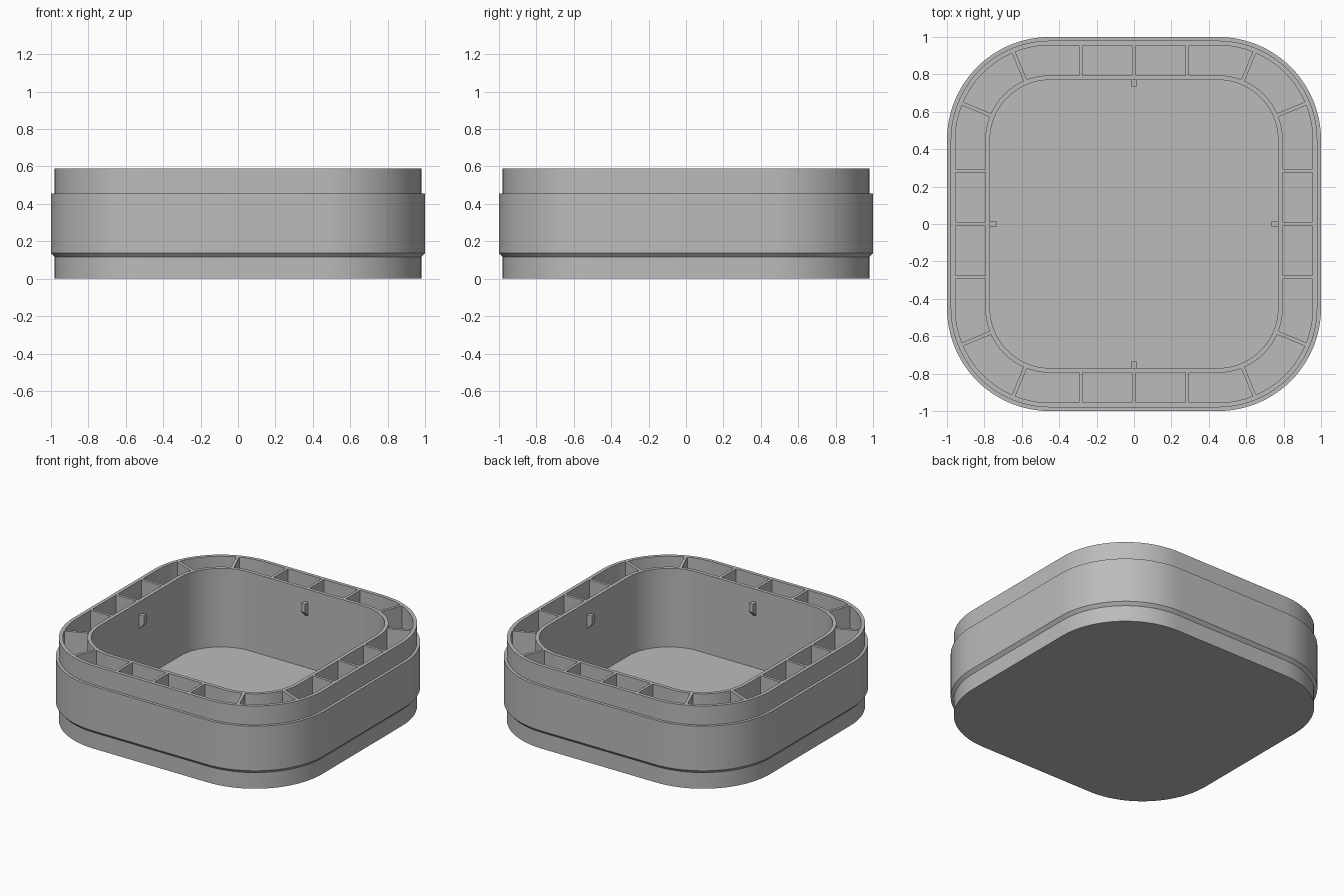
import bpy, bmesh, math
from mathutils import Vector, Matrix

if "Cube" in bpy.data.objects:
    bpy.data.objects.remove(bpy.data.objects["Cube"], do_unlink=True)

CORE = 0.45          # all corner arcs share centres at (+-CORE, +-CORE)
SEGMENTS = 24        # steps per corner arc
TOP, FLOOR = 0.59, 0.03
HALF_RIB = 0.01

grey = bpy.data.materials.new("plain_grey")
grey.use_nodes = True
colour = (0.5, 0.5, 0.5, 1)
grey.diffuse_color = colour
grey.node_tree.nodes["Principled BSDF"].inputs["Base Color"].default_value = colour


def make_object(name, bm):
    bmesh.ops.recalc_face_normals(bm, faces=bm.faces)
    mesh = bpy.data.meshes.new(name)
    bm.to_mesh(mesh)
    bm.free()
    mesh.materials.append(grey)
    obj = bpy.data.objects.new(name, mesh)
    bpy.context.collection.objects.link(obj)
    return obj


def ring(bm, half, z):
    """Rounded square loop, concentric with all the others."""
    verts = []
    for q in range(4):
        turn = Matrix.Rotation(q * math.pi / 2, 3, 'Z')
        for i in range(SEGMENTS + 1):
            a = i / SEGMENTS * math.pi / 2
            r = half - CORE
            p = Vector((CORE + r * math.cos(a), CORE + r * math.sin(a), z))
            verts.append(bm.verts.new(turn @ p))
    return verts


def prism(bm, base, offset):
    """Extrude a closed outline along an offset."""
    low = [bm.verts.new(p) for p in base]
    high = [bm.verts.new(p + offset) for p in base]
    bm.faces.new(low)
    bm.faces.new(high)
    for i in range(len(low)):
        j = (i + 1) % len(low)
        bm.faces.new((low[i], low[j], high[j], high[i]))


# Body: one continuous profile from the underside, over the rim, to the cavity floor
body_bm = bmesh.new()
profile = [(0.98, 0), (0.98, 0.115), (1.0, 0.137), (1.0, 0.455), (0.98, 0.455),
           (0.98, TOP), (0.77, TOP), (0.77, FLOOR)]
loops = [ring(body_bm, half, z) for half, z in profile]
for a, b in zip(loops, loops[1:]):
    for i in range(len(a)):
        j = (i + 1) % len(a)
        body_bm.faces.new((a[i], a[j], b[j], b[i]))
body_bm.faces.new(loops[0])
body_bm.faces.new(loops[-1])
body = make_object("tray_body", body_bm)


# Pockets between the inner and outer walls, leaving thin ribs standing
def station(x, angle):
    """Point on the core square and its outward direction."""
    return Vector((x, CORE, 0)), Vector((math.sin(angle), math.cos(angle), 0))


def pocket_outline(stations):
    outer, inner = [], []
    last = len(stations) - 1
    for k, (p, n) in enumerate(stations):
        along = Vector((n.y, -n.x, 0))
        shift = along * HALF_RIB * ((k == 0) - (k == last))
        outer.append(p + n * (0.955 - CORE) + shift)
        inner.append(p + n * (0.795 - CORE) + shift)
    return outer + inner[::-1]


def arc(start, end):
    return [station(CORE, math.radians(start + (end - start) * i / 12)) for i in range(13)]


middle = pocket_outline([station(0, 0), station(0.285, 0)])
side = pocket_outline([station(0.285, 0)] + arc(0, 22.5))
corner = pocket_outline(arc(22.5, 67.5))

cut_bm = bmesh.new()
mirror = Matrix.Diagonal((-1, 1, 1))
for q in range(4):
    turn = Matrix.Rotation(q * math.pi / 2, 3, 'Z')
    for outline, flips in ((middle, 2), (side, 2), (corner, 1)):
        for flip in (Matrix.Identity(3), mirror)[:flips]:
            base = [turn @ flip @ p + Vector((0, 0, FLOOR)) for p in outline]
            prism(cut_bm, base, Vector((0, 0, TOP)))
cutter = make_object("pocket_cutter", cut_bm)
cutter.hide_render = True

cut = body.modifiers.new("pockets", 'BOOLEAN')
cut.operation = 'DIFFERENCE'
cut.solver = 'EXACT'
cut.object = cutter
bpy.ops.object.select_all(action='DESELECT')
body.select_set(True)
bpy.context.view_layer.objects.active = body
bpy.ops.object.modifier_apply(modifier=cut.name)
bpy.data.objects.remove(cutter, do_unlink=True)
bpy.ops.object.shade_smooth_by_angle(angle=math.radians(30))

# Small wedge catches at the middle of each cavity wall
wedge = [(0.775, 0.5), (0.732, 0.5), (0.732, 0.44), (0.775, 0.395)]
for q, name in enumerate(("left", "back", "right", "front")):
    bm = bmesh.new()
    prism(bm, [Vector((x, -0.014, z)) for x, z in wedge], Vector((0, 0.028, 0)))
    bmesh.ops.rotate(bm, verts=bm.verts, matrix=Matrix.Rotation(q * math.pi / 2, 3, 'Z'))
    make_object(name + "_catch", bm)
